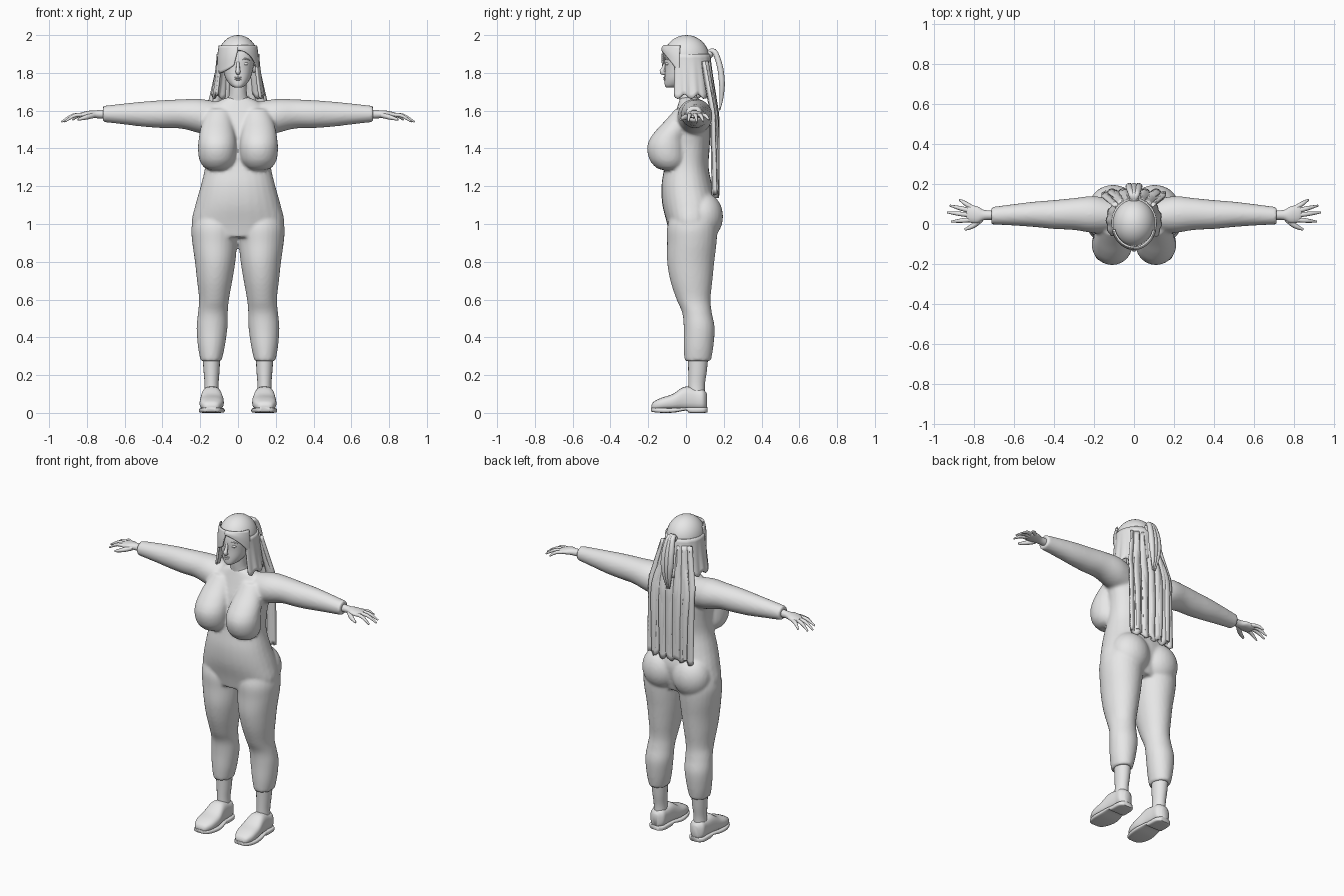
import bpy, bmesh, math
from mathutils import Vector, Matrix

if "Cube" in bpy.data.objects:
    bpy.data.objects.remove(bpy.data.objects["Cube"])

grey = bpy.data.materials.new("plain grey")
grey.use_nodes = True
grey.diffuse_color = (0.8, 0.8, 0.8, 1)
grey.node_tree.nodes["Principled BSDF"].inputs["Base Color"].default_value = (0.8, 0.8, 0.8, 1)


def finish(bm, name, angle=60):
    bmesh.ops.recalc_face_normals(bm, faces=bm.faces)
    me = bpy.data.meshes.new(name)
    bm.to_mesh(me)
    bm.free()
    me.materials.append(grey)
    ob = bpy.data.objects.new(name, me)
    bpy.context.collection.objects.link(ob)
    bpy.ops.object.select_all(action='DESELECT')
    ob.select_set(True)
    bpy.context.view_layer.objects.active = ob
    bpy.ops.object.shade_smooth_by_angle(angle=math.radians(angle))
    return ob


def spline(rows, steps=4):
    """Catmull-Rom through rows of equal length."""
    out = []
    for i in range(len(rows) - 1):
        quad = [rows[max(i - 1, 0)], rows[i], rows[i + 1], rows[min(i + 2, len(rows) - 1)]]
        for s in range(steps):
            t = s / steps
            out.append([0.5 * (2 * b + (c - a) * t + (2 * a - 5 * b + 4 * c - d) * t * t
                               + (3 * b - a - 3 * c + d) * t ** 3) for a, b, c, d in zip(*quad)])
    return out + [list(rows[-1])]


def loft(bm, rows, axis='z', side=1, n=28, power=1.0):
    """Rows are (position, low, high, low, high) across the other two axes."""
    rings = []
    for p, a0, a1, b0, b1 in spline(rows):
        ring = []
        for k in range(n):
            w = 2 * math.pi * k / n
            c, s = math.cos(w), math.sin(w)
            a = (a0 + a1) / 2 + (a1 - a0) / 2 * math.copysign(abs(c) ** power, c)
            b = (b0 + b1) / 2 + (b1 - b0) / 2 * math.copysign(abs(s) ** power, s)
            x, y, z = {'z': (a, b, p), 'x': (p, a, b), 'y': (a, p, b)}[axis]
            ring.append(bm.verts.new((x * side, y, z)))
        rings.append(ring)
    for r, q in zip(rings, rings[1:]):
        for k in range(n):
            bm.faces.new((r[k], r[(k + 1) % n], q[(k + 1) % n], q[k]))
    bm.faces.new(rings[0])
    bm.faces.new(rings[-1])


def ball(bm, centre, size):
    m = Matrix.Translation(centre) @ Matrix.Diagonal((*size, 1))
    return bmesh.ops.create_uvsphere(bm, u_segments=28, v_segments=18, radius=1, matrix=m)['verts']


def tube(bm, pts, flat=1.0):
    """Rounded tube through points (x, y, z, radius)."""
    path = spline(pts, 4)
    rings = []
    for i, (x, y, z, r) in enumerate(path):
        d = Vector(path[min(i + 1, len(path) - 1)][:3]) - Vector(path[max(i - 1, 0)][:3])
        u = d.cross(Vector((0, 0, 1) if abs(d.z) < d.length * 0.8 else (0, 1, 0))).normalized()
        v = d.cross(u).normalized()
        rings.append([bm.verts.new(Vector((x, y, z)) + r * (u * math.cos(k * math.pi / 5)
                      + v * flat * math.sin(k * math.pi / 5))) for k in range(10)])
    for r, q in zip(rings, rings[1:]):
        for k in range(10):
            bm.faces.new((r[k], r[(k + 1) % 10], q[(k + 1) % 10], q[k]))
    bm.faces.new(rings[0])
    bm.faces.new(rings[-1])


def sheet(name, fn, nu, nv, thick):
    """Thickened grid surface from fn(u, v) with u and v in 0..1."""
    bm = bmesh.new()
    g = [[bm.verts.new(fn(i / nu, j / nv)) for i in range(nu + 1)] for j in range(nv + 1)]
    for j in range(nv):
        for i in range(nu):
            bm.faces.new((g[j][i], g[j][i + 1], g[j + 1][i + 1], g[j + 1][i]))
    ob = finish(bm, name, 40)
    mod = ob.modifiers.new("thickness", 'SOLIDIFY')
    mod.thickness, mod.offset = thick, 0
    return ob


# Body: torso, bust, hips, sleeves and legs fused into one smooth skin
bm = bmesh.new()
loft(bm, [(0.93, -.2, .2, -.085, .13), (1.0, -.245, .245, -.1, .15), (1.1, -.226, .226, -.125, .165),
          (1.2, -.198, .198, -.13, .14), (1.3, -.175, .175, -.115, .12), (1.4, -.175, .175, -.1, .125),
          (1.5, -.19, .19, -.085, .13), (1.58, -.18, .18, -.06, .12), (1.64, -.12, .12, -.04, .09),
          (1.67, -.06, .06, -.03, .06)], power=0.9)
for s in (1, -1):
    loft(bm, [(1.287, .07, .15, -.13, -.06), (1.3, .04, .18, -.16, -.02), (1.34, .015, .205, -.193, 0),
              (1.4, .008, .212, -.206, 0), (1.45, .012, .208, -.192, 0), (1.5, .02, .2, -.155, .02),
              (1.55, .03, .185, -.108, .03), (1.61, .04, .16, -.055, .04)], side=s)
    ball(bm, (s * .105, .088, 1.04), (.12, .108, .13))
    loft(bm, [(.1, -.04, .12, 1.46, 1.645), (.2, -.045, .14, 1.48, 1.662), (.3, -.03, .13, 1.505, 1.66),
              (.4, -.025, .12, 1.508, 1.655), (.5, -.015, .112, 1.515, 1.648), (.6, -.008, .1, 1.527, 1.638),
              (.715, -.002, .085, 1.54, 1.625)], 'x', s)
    loft(bm, [(.275, .087, .198, -.008, .132), (.35, .07, .212, -.012, .145), (.45, .056, .219, -.012, .152),
              (.53, .054, .212, -.02, .137), (.6, .048, .206, -.05, .13), (.7, .03, .217, -.083, .14),
              (.8, .014, .228, -.1, .15), (.9, .004, .242, -.1, .162), (.98, -.002, .247, -.1, .165),
              (1.05, .02, .23, -.08, .15)], side=s)
body = finish(bm, "body")
mod = body.modifiers.new("fuse", 'REMESH')
mod.mode, mod.voxel_size, mod.use_smooth_shade = 'VOXEL', 0.0095, True
mod = body.modifiers.new("soften", 'SMOOTH')
mod.factor, mod.iterations = 0.5, 4

# Neck
bm = bmesh.new()
loft(bm, [(1.6, -.08, .08, -.035, .08), (1.65, -.06, .06, -.035, .07), (1.69, -.047, .047, -.04, .055),
          (1.78, -.045, .045, -.05, .05)])
finish(bm, "neck")

# Head with nose, lips, eyes and ears
bm = bmesh.new()
loft(bm, [(1.722, -.018, .018, -.104, -.05), (1.735, -.04, .04, -.112, 0), (1.77, -.065, .065, -.113, .05),
          (1.82, -.08, .08, -.112, .09), (1.88, -.088, .088, -.113, .1), (1.94, -.08, .08, -.095, .09),
          (1.98, -.04, .04, -.05, .05)], power=0.9)
tube(bm, [(0, -.108, 1.86, .007), (0, -.12, 1.825, .01), (0, -.127, 1.805, .013), (0, -.11, 1.795, .008)])
for z in (1.765, 1.775):
    tube(bm, [(-.024, -.103, z, .003), (0, -.114, z, .007), (.024, -.103, z, .003)], .7)
for s in (1, -1):
    ball(bm, (s * .037, -.096, 1.848), (.017, .012, .009))
    tube(bm, [(s * .015, -.109, 1.868, .003), (s * .038, -.104, 1.875, .004), (s * .062, -.088, 1.868, .002)])
    ball(bm, (s * .085, .0, 1.83), (.01, .018, .03))
finish(bm, "head")

# Hair crown, open over the face
bm = bmesh.new()
ball(bm, (0, .002, 1.878), (.108, .122, .122))
bmesh.ops.delete(bm, geom=[f for f in bm.faces if f.calc_center_median().z < 1.84
                 or (f.calc_center_median().y < -.05 and f.calc_center_median().z < 1.915)], context='FACES')
crown = finish(bm, "hair_crown")
mod = crown.modifiers.new("thickness", 'SOLIDIFY')
mod.thickness = 0.012


# Hair falling around the sides and back of the head to the shoulders
def curtain(u, v):
    w = math.radians(-32 + 244 * u)
    ripple = 1 + .025 * math.sin(u * 75) * v
    z = 1.9 - v * (.225 + .012 * math.sin(u * 50))
    return ((.107 + .026 * v ** 1.5) * math.cos(w) * ripple,
            .005 + .008 * v + (.117 + .02 * v) * math.sin(w) * ripple, z)


sheet("hair_curtain", curtain, 72, 10, .012)


# Swept fringe across the right of the face, and a short sweep on the left
def fringe(u, v):
    w = math.radians(195 + (78 - 14 * v) * u)
    z = 1.945 - v * (.15 - .045 * u * u)
    r = .86 + .19 * math.sin(min(1, .35 + v) * math.pi / 2)
    return (.106 * r * math.cos(w), .004 + .124 * r * math.sin(w), z)


def short_sweep(u, v):
    w = math.radians(268 + 75 * u)
    z = 1.945 - v * (.025 + .125 * u ** 2)
    r = .86 + .19 * math.sin(min(1, .35 + v) * math.pi / 2)
    return (.106 * r * math.cos(w), .004 + .124 * r * math.sin(w), z)


sheet("fringe", fringe, 16, 10, .008)
sheet("short_fringe", short_sweep, 16, 8, .008)


# Long back hair in layered straight locks
def back_hair(u, v):
    half = .1 + .055 * min(1, v * 3)
    x = (2 * u - 1) * half
    y = .115 + .045 * min(1, v * 2.5) - .03 * (2 * u - 1) ** 2 * (1 - v * .6)
    return (x, y + .006 * math.sin(u * 40), 1.86 - v * (.71 + .012 * math.sin(u * 31)))


sheet("back_hair", back_hair, 48, 24, .022)
bm = bmesh.new()
for k in range(5):
    x = (k - 2) * .055
    tube(bm, [(x * .6, .12, 1.78, .012), (x, .155, 1.6, .022), (x, .168, 1.4, .02),
              (x, .168, 1.17 + .012 * (k % 2), .014)], .5)
finish(bm, "back_locks")

# Ponytail and its tie
bm = bmesh.new()
for s in (-1, 0, 1):
    tube(bm, [(0, .11, 1.9, .012), (s * .012, .148, 1.915, .016), (s * .022, .178, 1.84, .018),
              (s * .024, .19, 1.75, .018), (s * .016, .188, 1.67, .012), (s * .008, .178, 1.6, .003)], .9)
finish(bm, "ponytail")
bm = bmesh.new()
ball(bm, (0, .125, 1.9), (.024, .02, .024))
finish(bm, "hair_tie")

# Hands, ankles and shoes
for s, label in ((1, "left"), (-1, "right")):
    bm = bmesh.new()
    loft(bm, [(.69, .02, .068, 1.557, 1.607), (.75, .02, .07, 1.56, 1.602), (.785, .004, .088, 1.562, 1.6),
              (.825, .008, .095, 1.56, 1.592), (.84, .02, .088, 1.562, 1.586)], 'x', s, 16)
    for y0, x1, y1, z1 in ((.084, .875, .122, 1.552), (.065, .922, .092, 1.542),
                           (.044, .935, .058, 1.54), (.022, .915, .012, 1.543)):
        tube(bm, [(s * .815, y0, 1.577, .012), (s * (.815 + x1) / 2, (y0 + y1) / 2, 1.574, .011),
                  (s * x1, y1, z1, .005)], .9)
    tube(bm, [(s * .765, .025, 1.575, .014), (s * .805, -.008, 1.565, .013), (s * .848, -.028, 1.553, .006)])
    finish(bm, label + "_hand")

    bm = bmesh.new()
    loft(bm, [(.09, .1, .18, .01, .1), (.15, .103, .177, .012, .1), (.22, .098, .182, .012, .11),
              (.3, .094, .188, .01, .118)], side=s, n=20)
    finish(bm, label + "_ankle")

    bm = bmesh.new()
    loft(bm, [(-.182, .12, .165, .018, .042), (-.17, .1, .185, .014, .06), (-.13, .08, .202, .014, .08),
              (-.07, .075, .202, .014, .1), (-.01, .085, .194, .014, .138), (.05, .09, .188, .014, .132),
              (.09, .093, .187, .014, .125), (.112, .12, .16, .02, .1)], 'y', s, 24, .75)
    finish(bm, label + "_shoe")
    bm = bmesh.new()
    loft(bm, [(-.186, .12, .165, .01, .03), (-.172, .095, .188, .004, .028), (-.12, .075, .206, 0, .026),
              (-.06, .07, .206, .002, .026), (0, .082, .197, .012, .03), (.02, .084, .195, 0, .03),
              (.09, .088, .192, 0, .03), (.114, .11, .17, .002, .03)], 'y', s, 24, .45)
    finish(bm, label + "_sole")
